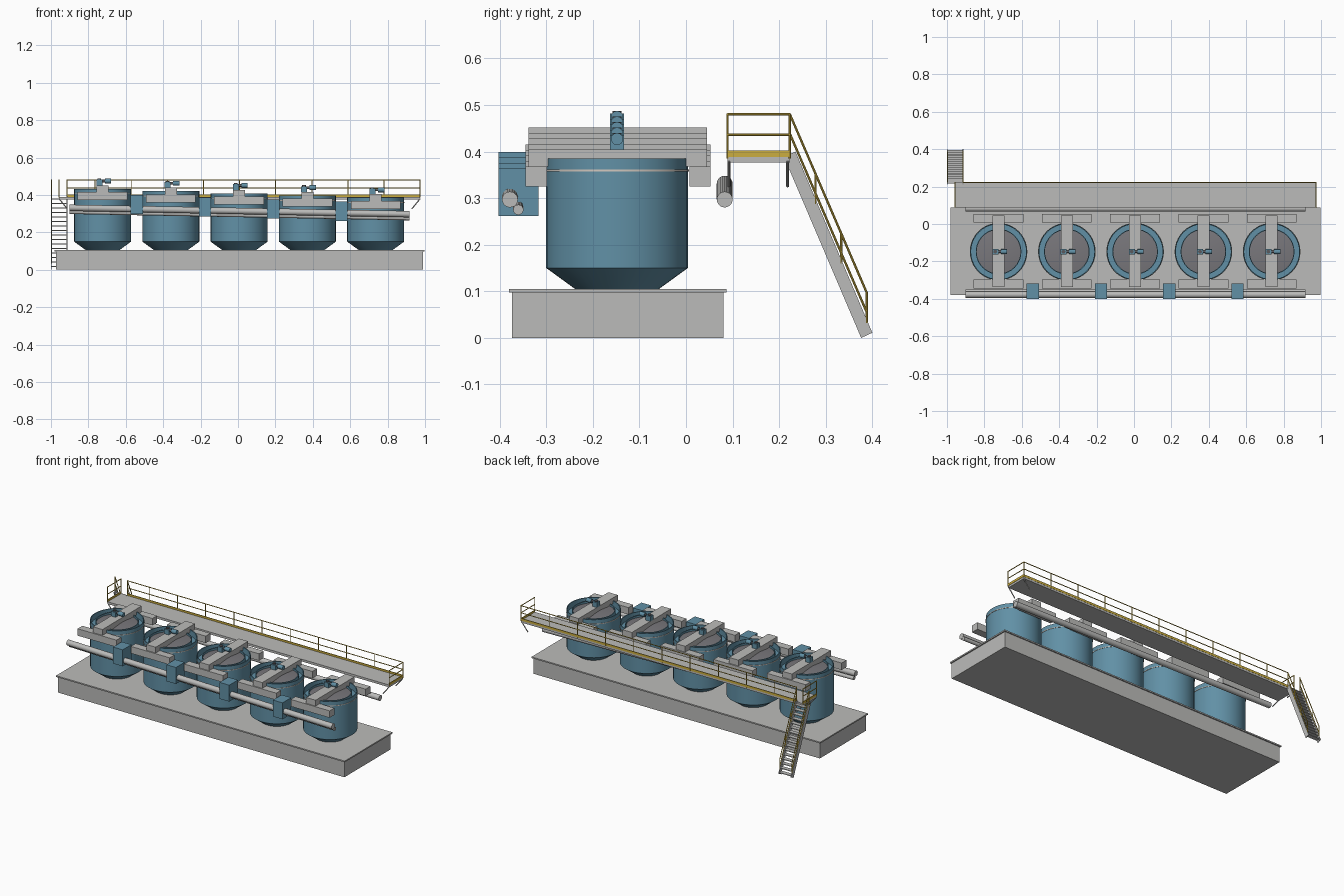
import bpy, bmesh, math
from mathutils import Vector, Matrix

old = bpy.data.objects.get("Cube")
if old:
    bpy.data.objects.remove(old, do_unlink=True)


def material(name, rgb):
    m = bpy.data.materials.new(name)
    m.use_nodes = True
    m.diffuse_color = (*rgb, 1)
    m.node_tree.nodes["Principled BSDF"].inputs["Base Color"].default_value = (*rgb, 1)
    return m


BLUE = material("steel blue", (0.12, 0.28, 0.38))
GREY = material("concrete grey", (0.5, 0.5, 0.49))
SLURRY = material("slurry grey", (0.19, 0.185, 0.2))
YELLOW = material("safety yellow", (0.6, 0.42, 0.05))
CREAM = material("cream band", (0.65, 0.58, 0.52))
DARK = material("dark steel", (0.1, 0.1, 0.11))


def finish(name, bm, mat, smooth=False):
    bmesh.ops.recalc_face_normals(bm, faces=bm.faces)
    me = bpy.data.meshes.new(name)
    bm.to_mesh(me)
    bm.free()
    me.materials.append(mat)
    ob = bpy.data.objects.new(name, me)
    bpy.context.collection.objects.link(ob)
    if smooth:
        bpy.ops.object.select_all(action='DESELECT')
        ob.select_set(True)
        bpy.context.view_layer.objects.active = ob
        bpy.ops.object.shade_smooth_by_angle(angle=math.radians(30))
    return ob


def add_box(bm, x, y, z):
    """Box from three (min, max) pairs."""
    size = Matrix.Diagonal((x[1] - x[0], y[1] - y[0], z[1] - z[0], 1))
    mid = Matrix.Translation((sum(x) / 2, sum(y) / 2, sum(z) / 2))
    bmesh.ops.create_cube(bm, size=1, matrix=mid @ size)


def box(name, mat, x, y, z):
    bm = bmesh.new()
    add_box(bm, x, y, z)
    return finish(name, bm, mat)


def add_rod(bm, a, b, r, n=16):
    a, b = Vector(a), Vector(b)
    d = b - a
    turn = d.to_track_quat('Z', 'Y').to_matrix().to_4x4()
    bmesh.ops.create_cone(bm, cap_ends=True, segments=n, radius1=r, radius2=r,
                          depth=d.length, matrix=Matrix.Translation((a + b) / 2) @ turn)


def rods(name, mat, lines, r, n=16):
    bm = bmesh.new()
    for a, b in lines:
        add_rod(bm, a, b, r, n)
    return finish(name, bm, mat, n > 8)


def lathe(name, mat, profile, x, y):
    bm = bmesh.new()
    verts = [bm.verts.new((r, 0, z)) for r, z in profile]
    edges = [bm.edges.new(p) for p in zip(verts, verts[1:])]
    bmesh.ops.spin(bm, geom=verts + edges, axis=(0, 0, 1), cent=(0, 0, 0),
                   angle=math.tau, steps=40, use_duplicate=False)
    bmesh.ops.remove_doubles(bm, verts=bm.verts, dist=0.0001)
    bmesh.ops.translate(bm, verts=bm.verts, vec=(x, y, 0))
    return finish(name, bm, mat, True)


# Concrete base
box("base_plinth", GREY, (-0.973, 0.99), (-0.373, 0.08), (0, 0.097))
box("base_slab", GREY, (-0.98, 0.997), (-0.38, 0.087), (0.097, 0.105))

# Row of tanks stepping down toward +x
STEP, PITCH, CY, R = 0.0118, 0.365, -0.148, 0.152
for i in range(5):
    x = -0.724 + PITCH * i
    d = STEP * (4 - i)
    top = 0.385 + d
    n = f"_{i + 1}"
    lathe("tank" + n, BLUE,
          [(0, 0.105), (0.09, 0.105), (R, 0.15), (R, top), (R - 0.005, top),
           (R - 0.005, top - 0.035), (0.122, top - 0.035), (0.122, top - 0.008),
           (0.117, top - 0.008), (0.117, top - 0.03), (0, top - 0.03)], x, CY)
    lathe("tank_band" + n, CREAM,
          [(R, top - 0.028), (R + 0.002, top - 0.028), (R + 0.002, top - 0.024),
           (R, top - 0.024)], x, CY)
    lathe("slurry" + n, SLURRY, [(0.117, top - 0.02), (0, top - 0.005)], x, CY)

    # Launder boxes on both sides and the bridge across
    for side, y in (("front", (-0.345, -0.298)), ("back", (0.007, 0.053))):
        box(f"launder_box_{side}{n}", GREY, (x - 0.133, x + 0.133), y,
            (0.325 + d, 0.368 + d))
    box("bridge" + n, GREY, (x - 0.032, x + 0.032), (-0.338, 0.045), (0.368 + d, 0.404 + d))

    # Agitator drive: gearbox, coupling and motor
    box("gearbox" + n, BLUE, (x - 0.033, x - 0.001), (CY - 0.015, CY + 0.015),
        (0.404 + d, 0.434 + d))
    zm = 0.427 + d
    rods("coupling" + n, DARK, [((x - 0.001, CY, zm), (x + 0.014, CY, zm))], 0.007)
    rods("motor" + n, BLUE, [((x + 0.012, CY, zm), (x + 0.046, CY, zm))], 0.013)
    rods("gearbox_cap" + n, DARK,
         [((x - 0.018, CY, 0.434 + d), (x - 0.018, CY, 0.44 + d))], 0.01)

    # Junction box between neighbouring tanks
    if i < 4:
        xb = x + PITCH / 2
        box("junction_box" + n, BLUE, (xb - 0.033, xb + 0.033), (-0.402, -0.317),
            (0.25 + d, 0.352 + d))

# Sloping pipes
for name, y, z, r in (("front_pipe", -0.378, 0.297, 0.017),
                      ("front_small_pipe", -0.36, 0.275, 0.011),
                      ("back_pipe", 0.083, 0.297, 0.017)):
    rods(name, GREY, [((-0.9, y, z + 0.034), (0.917, y, z))], r, 20)

# Walkway deck with toe boards
X0, X1, Y0, Y1 = -0.957, 0.974, 0.089, 0.223
SX0, SX1 = -0.998, -0.914
box("walkway_deck", GREY, (X0, X1), (Y0, Y1), (0.376, 0.39))
bm = bmesh.new()
add_box(bm, (SX1, X1), (Y1 - 0.003, Y1 + 0.001), (0.388, 0.402))
for x in (X0, X1):
    add_box(bm, (x - 0.002, x + 0.002), (Y0, Y1), (0.388, 0.402))
finish("toe_boards", bm, YELLOW)

# Walkway railing: back side and both ends
lines = []
for z in (0.436, 0.48):
    lines.append(((SX1, Y1, z), (X1, Y1, z)))
    lines += [((x, Y0, z), (x, Y1, z)) for x in (X0, X1)]
posts = [(X0 + (X1 - X0) * k / 10, Y1) for k in range(1, 11)]
posts += [(X0, Y0), (X0, Y1), (X1, Y0), (SX1, Y1)]
lines += [((x, y, 0.385), (x, y, 0.482)) for x, y in posts]
rods("walkway_railing", YELLOW, lines, 0.0025, 8)

# Diagonal braces under the walkway ends
rods("walkway_braces", GREY,
     [((x, y, 0.38), (x - 0.045 * s, y, 0.325)) for y in (0.092, 0.218)
      for x, s in ((X0, -1), (X1, 1))], 0.003, 8)

# Stair stringers: slanted plates
bm = bmesh.new()
for x in (SX0, SX1):
    side = [(0.21, 0.389), (0.235, 0.4), (0.4, 0.011), (0.376, 0)]
    face = bm.faces.new([bm.verts.new((x - 0.002, y, z)) for y, z in side])
    ext = bmesh.ops.extrude_face_region(bm, geom=[face])["geom"]
    bmesh.ops.translate(bm, vec=(0.004, 0, 0),
                        verts=[v for v in ext if isinstance(v, bmesh.types.BMVert)])
finish("stair_stringers", bm, GREY)

# Stair treads
bm = bmesh.new()
for k in range(16):
    t = (k + 0.6) / 16
    y, z = 0.224 + 0.163 * t, 0.392 - 0.384 * t
    add_box(bm, (SX0, SX1), (y - 0.013, y + 0.013), (z - 0.002, z + 0.002))
finish("stair_treads", bm, GREY)

# Stair handrails
lines = []
for x in (SX0, SX1):
    for drop in (0, 0.042):
        lines.append(((x, Y1, 0.48 - drop), (x, 0.388, 0.097 - drop)))
    lines.append(((x, Y1, 0.385), (x, Y1, 0.482)))
    for t in (1 / 3, 2 / 3, 1):
        y, z = Y1 + 0.165 * t, 0.48 - 0.383 * t
        lines.append(((x, y, z - 0.065), (x, y, z)))
rods("stair_handrails", YELLOW, lines, 0.0025, 8)
